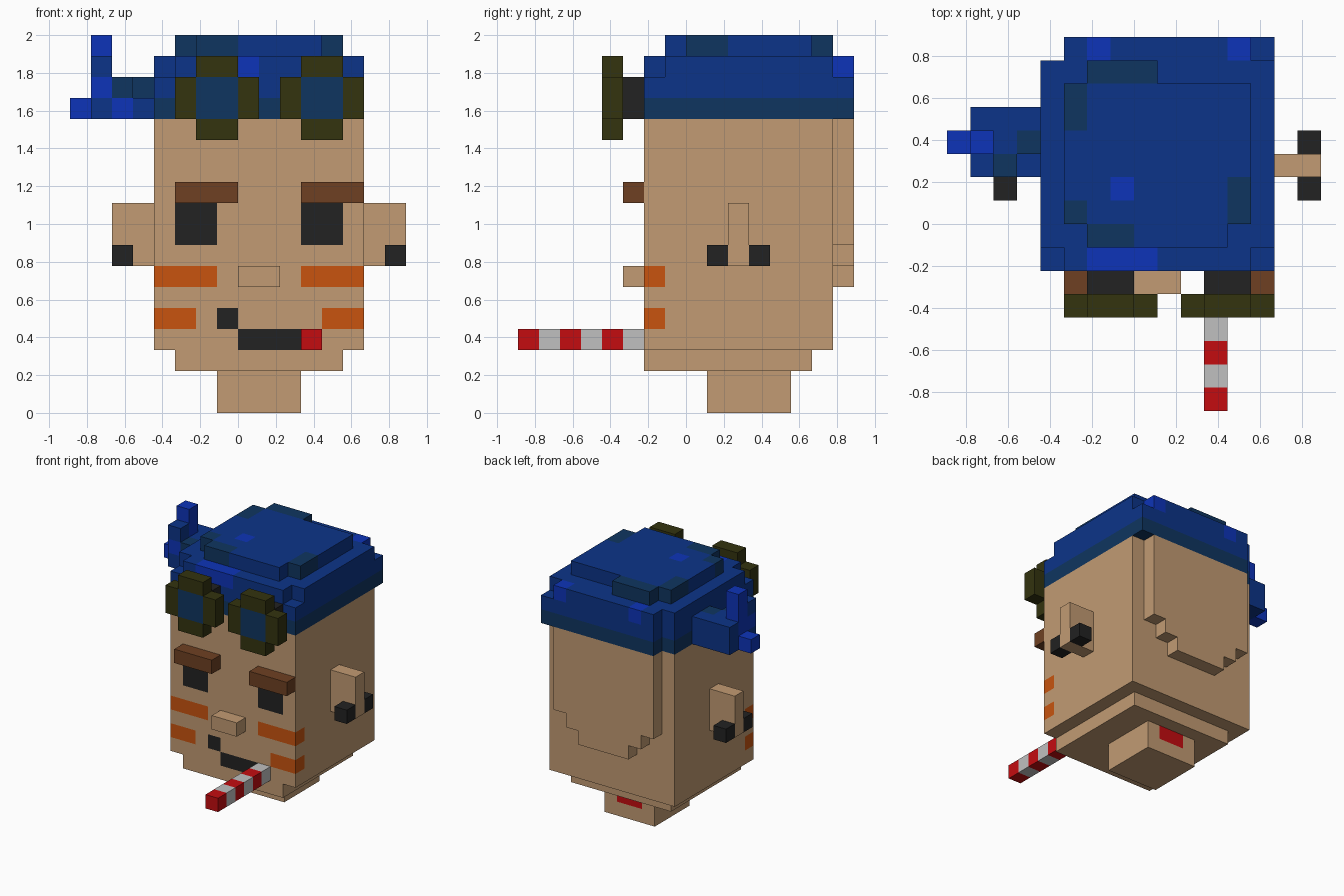
import bpy
import bmesh
from itertools import product
from mathutils import Vector

U = 1 / 9  # edge of one block

if "Cube" in bpy.data.objects:
    bpy.data.objects.remove(bpy.data.objects["Cube"], do_unlink=True)

# Colours as display hex, converted to linear
PALETTE = {
    "skin": "C29B73", "blue": "0C3488", "bright_blue": "0D34B8", "teal": "0F3560",
    "brown": "6E4022", "orange": "C8540F", "black": "222222", "red": "C40C10",
    "white": "C0C0C0", "olive": "33330F",
}


def linear(code):
    out = []
    for c in bytes.fromhex(code):
        c /= 255
        out.append(c / 12.92 if c <= 0.04045 else ((c + 0.055) / 1.055) ** 2.4)
    return (*out, 1)


MATS = {}
for label, code in PALETTE.items():
    m = bpy.data.materials.new(label)
    m.use_nodes = True
    m.diffuse_color = linear(code)
    m.node_tree.nodes["Principled BSDF"].inputs["Base Color"].default_value = linear(code)
    MATS[label] = m


def part(name, *steps):
    """Fill a block grid box by box (later boxes repaint, None carves), then skin it."""
    grid = {}
    for colour, x, y, z in steps:
        for cell in product(range(*x), range(*y), range(*z)):
            if colour:
                grid[cell] = colour
            else:
                grid.pop(cell, None)
    used = sorted(set(grid.values()))
    bm = bmesh.new()
    verts = {}
    for cell, colour in grid.items():
        for axis, side in product(range(3), (0, 1)):
            beside = list(cell)
            beside[axis] += 2 * side - 1
            if tuple(beside) in grid:
                continue
            ring = []
            for a, b in ((0, 0), (1, 0), (1, 1), (0, 1)):
                p = list(cell)
                p[axis] += side
                p[(axis + 1) % 3] += a
                p[(axis + 2) % 3] += b
                p = tuple(p)
                if p not in verts:
                    verts[p] = bm.verts.new(Vector(p) * U)
                ring.append(verts[p])
            face = bm.faces.new(ring if side else ring[::-1])
            face.material_index = used.index(colour)
    mesh = bpy.data.meshes.new(name)
    bm.to_mesh(mesh)
    bm.free()
    for colour in used:
        mesh.materials.append(MATS[colour])
    obj = bpy.data.objects.new(name, mesh)
    bpy.context.collection.objects.link(obj)


FACE = (-2, -1)   # front layer of the head
BACK = (7, 8)     # raised layer behind the head

# Head with chin, stepped back panel and painted face
part("head",
     ("skin", (-4, 6), (-2, 7), (3, 14)),
     ("skin", (-3, 5), (-2, 6), (2, 3)),
     ("skin", (-3, 5), BACK, (8, 14)),
     ("skin", (-2, 4), BACK, (7, 8)),
     ("skin", (-1, 3), BACK, (6, 7)),
     ("black", (-3, -1), FACE, (8, 10)),
     ("black", (3, 5), FACE, (8, 10)),
     ("orange", (-4, -1), FACE, (6, 7)),
     ("orange", (3, 6), FACE, (6, 7)),
     ("orange", (-4, -2), FACE, (4, 5)),
     ("orange", (4, 6), FACE, (4, 5)),
     ("black", (-1, 0), FACE, (4, 5)),
     ("black", (0, 3), FACE, (3, 4)))

# Neck with a red mark at the back
part("neck",
     ("skin", (-1, 3), (1, 5), (0, 2)),
     ("red", (0, 2), (4, 5), (1, 2)))

part("nose", ("skin", (0, 2), (-3, -2), (6, 7)))

# Ears with black plugs, brows and goggles
for side, ear, plug, brow, g in (("right", -6, -6, -3, -3), ("left", 6, 7, 3, 2)):
    part(side + "_ear", ("skin", (ear, ear + 2), (2, 3), (7, 10)))
    for place, y in (("front", 1), ("back", 3)):
        part(f"{side}_ear_plug_{place}", ("black", (plug, plug + 1), (y, y + 1), (7, 8)))
    part(side + "_eyebrow", ("brown", (brow, brow + 3), (-3, -2), (10, 11)))
    part(side + "_goggle",
         ("olive", (g, g + 4), (-4, -3), (14, 16)),
         ("olive", (g + 1, g + 3), (-4, -3), (13, 17)),
         ("teal", (g + 1, g + 3), (-4, -3), (14, 16)),
         ("black", (g + 1, g + 3), (-3, -2), (14, 16)))

# Striped stick in the mouth
part("striped_stick", *[
    ("white" if y % 2 else "red", (3, 4), (y, y + 1), (3, 4)) for y in range(-8, -2)])

# Cap: dark band, blue body with notched corners, smaller patched crown
LIP, CROWN = (16, 17), (17, 18)
part("cap",
     ("blue", (-4, 6), (-2, 7), (14, 17)),
     ("blue", (-3, 6), BACK, (14, 17)),
     ("teal", (-4, 6), (-2, 8), (14, 15)),
     (None, (-4, -3), BACK, (14, 17)),
     (None, (-4, -3), FACE, LIP),
     (None, (5, 6), FACE, LIP),
     (None, (5, 6), BACK, LIP),
     ("bright_blue", (-2, 1), FACE, LIP),
     ("bright_blue", (-2, -1), BACK, LIP),
     ("bright_blue", (4, 5), BACK, LIP),
     ("blue", (-3, 5), (0, 6), CROWN),
     ("blue", (-2, 4), (-1, 0), CROWN),
     ("teal", (-2, 1), (6, 7), CROWN),
     ("teal", (-2, 0), (-1, 0), CROWN),
     ("teal", (-3, -2), (0, 1), CROWN),
     ("teal", (-3, -2), (4, 6), CROWN),
     ("teal", (4, 5), (0, 2), CROWN),
     ("bright_blue", (-1, 0), (1, 2), CROWN))

# Knotted tail at the side of the cap
part("cap_knot",
     ("blue", (-7, -4), (2, 5), (14, 15)),
     ("blue", (-7, -4), (4, 5), (15, 16)),
     ("blue", (-6, -5), (3, 4), (15, 16)),
     ("teal", (-5, -4), (3, 4), (15, 16)),
     ("bright_blue", (-6, -5), (2, 3), (14, 15)),
     ("teal", (-6, -5), (2, 3), (15, 16)),
     ("bright_blue", (-7, -6), (2, 3), (15, 16)),
     ("blue", (-7, -6), (2, 3), LIP),
     ("bright_blue", (-7, -6), (3, 4), (15, 18)),
     ("bright_blue", (-8, -7), (3, 4), (14, 15)))
